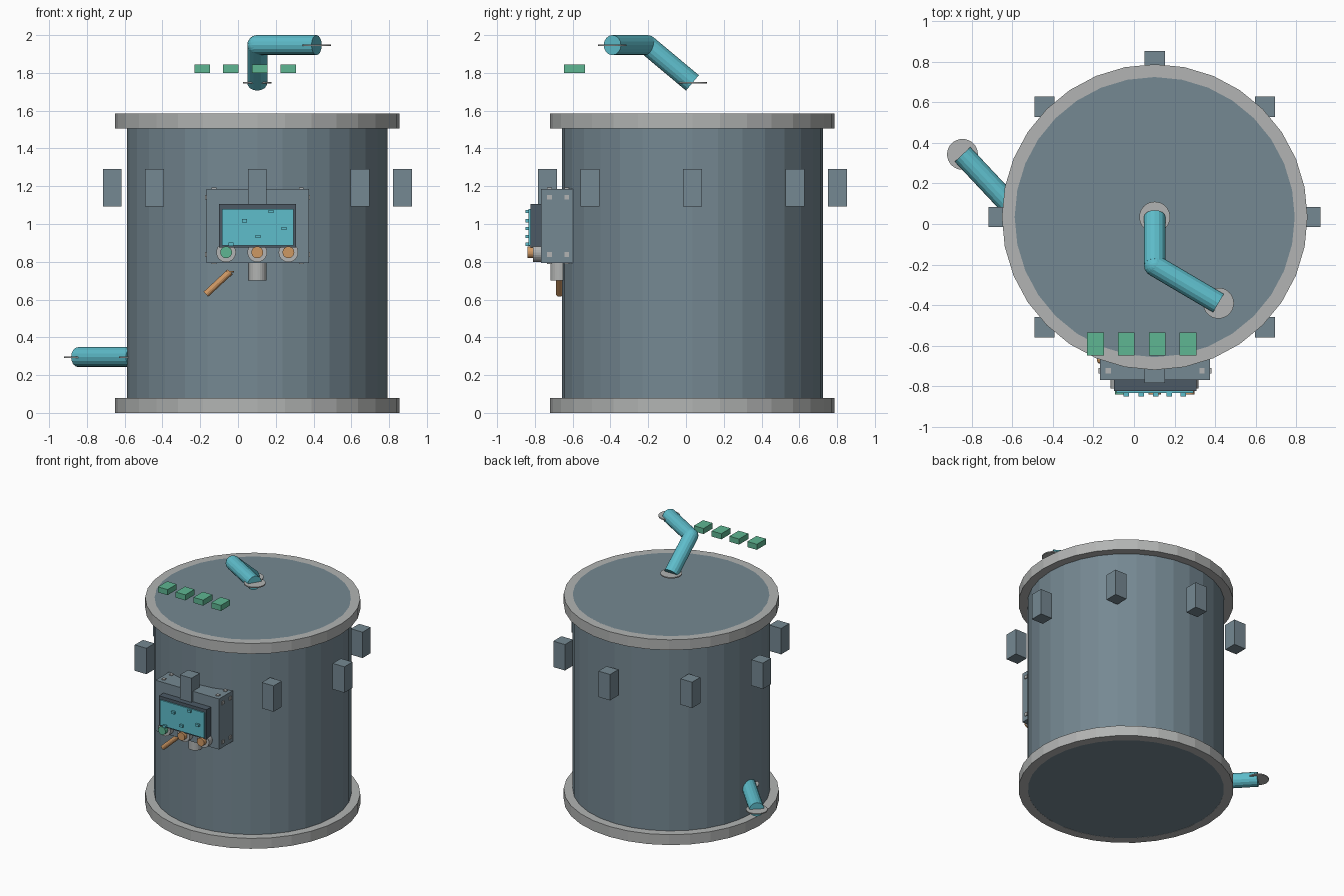
import bpy, bmesh, math
from mathutils import Vector, Matrix

if "Cube" in bpy.data.objects:
    bpy.data.objects.remove(bpy.data.objects["Cube"], do_unlink=True)


def make_material(name, *rgb):
    lin = [((c / 255 + 0.055) / 1.055) ** 2.4 for c in rgb] + [1]
    m = bpy.data.materials.new(name)
    m.use_nodes = True
    m.diffuse_color = lin
    m.node_tree.nodes["Principled BSDF"].inputs["Base Color"].default_value = lin
    return m


SLATE = make_material("slate", 117, 136, 146)
DARK = make_material("dark_slate", 76, 90, 101)
GREY = make_material("light_grey", 178, 180, 179)
TEAL = make_material("teal", 94, 189, 203)
GREEN = make_material("green", 94, 182, 146)
ORANGE = make_material("orange", 206, 152, 100)


def finish(name, bm, mat):
    bmesh.ops.recalc_face_normals(bm, faces=bm.faces)
    mesh = bpy.data.meshes.new(name)
    bm.to_mesh(mesh)
    bm.free()
    mesh.materials.append(mat)
    ob = bpy.data.objects.new(name, mesh)
    bpy.context.collection.objects.link(ob)
    return ob


def box(name, centre, size, mat):
    bm = bmesh.new()
    bmesh.ops.create_cube(bm, size=1, matrix=Matrix.Translation(centre) @ Matrix.Diagonal((*size, 1)))
    return finish(name, bm, mat)


def rod(name, start, end, radius, mat, sides=32):
    a, b = Vector(start), Vector(end)
    turn = (b - a).to_track_quat('Z', 'Y').to_matrix().to_4x4()
    bm = bmesh.new()
    bmesh.ops.create_cone(bm, cap_ends=True, segments=sides, radius1=radius, radius2=radius,
                          depth=(b - a).length, matrix=Matrix.Translation((a + b) / 2) @ turn)
    return finish(name, bm, mat)


def ball(name, centre, radius, mat):
    bm = bmesh.new()
    bmesh.ops.create_uvsphere(bm, u_segments=16, v_segments=12, radius=radius,
                              matrix=Matrix.Translation(centre))
    return finish(name, bm, mat)


def disc(name, centre, radius, mat):
    c, half = Vector(centre), Vector((0, 0, 0.004))
    return rod(name, c - half, c + half, radius, mat)


CX, CY = 0.102, 0.034
BODY_R, RIM_R, HEIGHT = 0.69, 0.753, 1.585


def rim(name, low, high):
    # square-section hoop around the tank
    bm = bmesh.new()
    loops = []
    for r, z in ((BODY_R - 0.003, low), (RIM_R, low), (RIM_R, high), (BODY_R - 0.003, high)):
        loops.append([bm.verts.new((CX + r * math.cos(k * math.tau / 32),
                                    CY + r * math.sin(k * math.tau / 32), z)) for k in range(32)])
    for i in range(4):
        p, q = loops[i], loops[(i + 1) % 4]
        for k in range(32):
            n = (k + 1) % 32
            bm.faces.new((p[k], p[n], q[n], q[k]))
    return finish(name, bm, GREY)


# Tank body and rims
rod("tank_body", (CX, CY, 0.001), (CX, CY, HEIGHT), BODY_R, SLATE)
rim("bottom_rim", 0, 0.08)
rim("top_rim", HEIGHT - 0.08, HEIGHT)

# Ring of blocks around the tank
for i in range(8):
    a = i * math.tau / 8
    box(f"side_block_{i + 1}", (CX + 0.768 * math.cos(a), CY + 0.768 * math.sin(a), 1.192),
        (0.1, 0.1, 0.2), SLATE)

# Control panel housing with bolts on its edges
PX, PZ = 0.104, 0.99
box("panel_housing", (PX, -0.683, PZ), (0.543, 0.17, 0.391), SLATE)
for s in (-1, 1):
    for t in (-1, 1):
        for y in (-0.723, -0.632):
            box("side_bolt", (PX + s * 0.272, y, PZ + t * 0.151), (0.012, 0.025, 0.025), GREY)
            box("edge_bolt", (PX + s * 0.231, y, PZ + t * 0.196), (0.025, 0.025, 0.012), GREY)

# Screen with raised readout blocks
box("screen_bezel", (PX, -0.795, 0.99), (0.407, 0.058, 0.23), DARK)
box("screen", (PX, -0.827, 0.983), (0.378, 0.012, 0.195), TEAL)
for x, z in ((-0.037, 0.892), (0.035, 1.018), (0.106, 0.934), (0.174, 1.066), (0.243, 0.976)):
    box("readout_block", (x, -0.838, z), (0.027, 0.022, 0.018), TEAL)

# Buttons
for x, mat in ((-0.063, GREEN), (0.102, ORANGE), (0.267, ORANGE)):
    rod("button_base", (x, -0.76, 0.85), (x, -0.81, 0.85), 0.052, GREY, 24)
    rod("button_cap", (x, -0.81, 0.85), (x, -0.84, 0.85), 0.031, mat, 24)

# Fitting and lever below the panel
rod("panel_fitting", (PX, -0.67, 0.70), (PX, -0.67, 0.81), 0.048, GREY, 24)
rod("lever", (-0.17, -0.67, 0.628), (-0.042, -0.67, 0.747), 0.018, ORANGE, 12)
disc("lever_collar", (-0.042, -0.67, 0.748), 0.022, ORANGE)

# Bent upper pipe with flanges
start, elbow, end = (CX, 0.034, 1.747), (CX, -0.205, 1.947), (0.416, -0.39, 1.947)
rod("upper_pipe_lower", start, elbow, 0.053, TEAL, 16)
rod("upper_pipe_outer", elbow, end, 0.053, TEAL, 16)
ball("upper_pipe_elbow", elbow, 0.053, TEAL)
disc("upper_pipe_flange", start, 0.076, GREY)
disc("upper_pipe_end_flange", end, 0.076, GREY)

# Lower outlet pipe
inlet, outlet = (-0.555, CY, 0.295), (-0.845, 0.343, 0.295)
rod("outlet_pipe", inlet, outlet, 0.053, TEAL, 16)
disc("outlet_inner_flange", inlet, 0.076, GREY)
disc("outlet_end_flange", outlet, 0.076, GREY)

# Floating indicator blocks
for i in range(4):
    box(f"indicator_{i + 1}", (-0.19 + i * 0.152, -0.591, 1.822), (0.082, 0.112, 0.043), GREEN)
